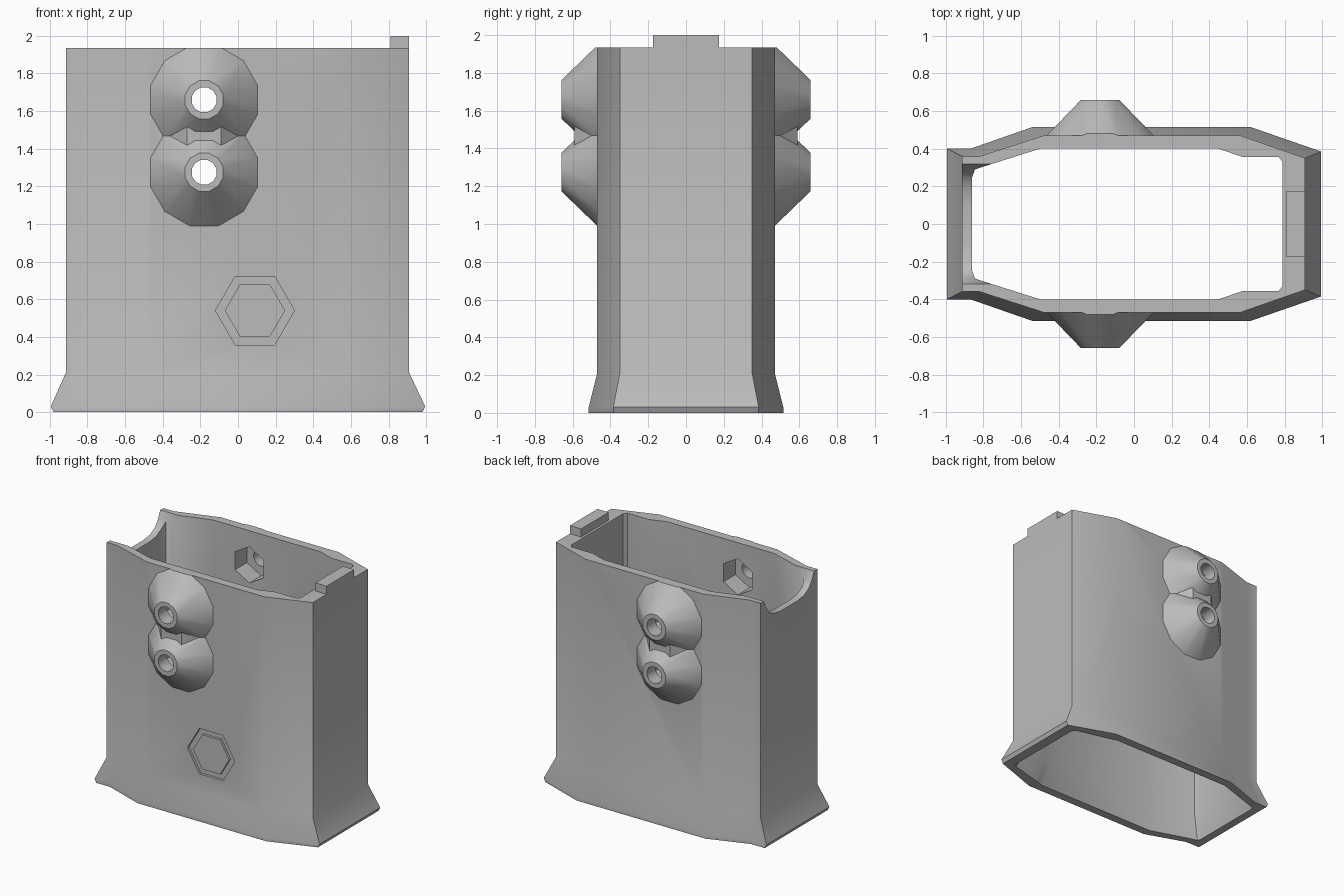
import bpy, bmesh, math

cube = bpy.data.objects.get("Cube")
if cube:
    bpy.data.objects.remove(cube, do_unlink=True)

grey = bpy.data.materials.new("plain grey")
grey.use_nodes = True
grey.diffuse_color = (0.5, 0.5, 0.5, 1)
grey.node_tree.nodes["Principled BSDF"].inputs["Base Color"].default_value = (0.5, 0.5, 0.5, 1)


def loft(name, rings):
    """Closed solid through a list of equally long point rings."""
    bm = bmesh.new()
    loops = [[bm.verts.new(p) for p in ring] for ring in rings]
    n = len(loops[0])
    for a, b in zip(loops, loops[1:]):
        for i in range(n):
            j = (i + 1) % n
            bm.faces.new((a[i], a[j], b[j], b[i]))
    bm.faces.new(loops[0])
    bm.faces.new(loops[-1])
    bmesh.ops.recalc_face_normals(bm, faces=bm.faces)
    mesh = bpy.data.meshes.new(name)
    bm.to_mesh(mesh)
    bm.free()
    mesh.materials.append(grey)
    obj = bpy.data.objects.new(name, mesh)
    bpy.context.collection.objects.link(obj)
    return obj


def plan(half, z, sx=1):
    """Mirror a +y half outline into a full ring at height z."""
    return [(x * sx, y, z) for x, y in half] + [(x * sx, -y, z) for x, y in reversed(half)]


def circle(n, r, x, y, z, turn=0):
    angles = [math.radians(turn) + math.tau * i / n for i in range(n)]
    return [(x + r * math.cos(a), y, z + r * math.sin(a)) for a in angles]


def combine(target, tool, operation):
    """Apply a boolean and discard the tool."""
    tool.hide_render = True
    mod = target.modifiers.new(operation, "BOOLEAN")
    mod.operation = operation
    mod.solver = "EXACT"
    mod.object = tool
    bpy.ops.object.select_all(action="DESELECT")
    bpy.context.view_layer.objects.active = target
    target.select_set(True)
    bpy.ops.object.modifier_apply(modifier=mod.name)
    bpy.data.objects.remove(tool, do_unlink=True)


TOP = 1.935
BOSS_X = -0.18
BOSS_Z = (1.66, 1.275)

# Outer sleeve with flared foot
wall = [(-.915, .36), (-.82, .36), (-.48, .47), (.565, .47), (.91, .35)]
foot = [(-.995, .4), (-.87, .4), (-.54, .515), (.62, .515), (.995, .385)]
body = loft("sleeve_body", [plan(foot, 0, .985), plan(foot, .03), plan(wall, .21), plan(wall, 2)])

# Conical screw bosses, joined by a small web, on front and back
for side in (-1, 1):
    for z in BOSS_Z:
        boss = loft("screw_boss", [circle(12, .345, BOSS_X, .42 * side, z, 15),
                                   circle(12, .105, BOSS_X, .66 * side, z, 15)])
        combine(body, boss, "UNION")
    web = [(-.23, .45), (-.09, .59), (.09, .59), (.23, .45)]
    combine(body, loft("boss_web", [[(BOSS_X + x, y * side, z) for x, y in web]
                                    for z in (1.4, 1.535)]), "UNION")

# Hollow interior, widening at the foot
inner = [(-.86, .25), (-.845, .29), (-.8, .305), (-.5, .4),
         (.45, .4), (.58, .355), (.77, .355), (.79, .33)]
mouth = [(-.92, .3), (-.91, .33), (-.85, .345), (-.53, .45),
         (.55, .45), (.62, .43), (.88, .36), (.91, .33)]
combine(body, loft("cavity_cutter", [plan(mouth, -.02), plan(inner, .2), plan(inner, 2.2)]),
        "DIFFERENCE")

# Trim the rim, leaving one raised tab
trim = [(-2, 2), (2, 2), (2, .175), (.81, .175)]
combine(body, loft("rim_cutter", [plan(trim, TOP), plan(trim, 2.5)]), "DIFFERENCE")

# Scooped notch in the end wall opposite the tab
scoop = [(.32, 2.2), (.32, TOP), (.29, 1.87), (.25, 1.82), (.19, 1.787), (.1, 1.775)]
scoop += [(-y, z) for y, z in reversed(scoop)]
combine(body, loft("notch_cutter", [[(x, y, z) for y, z in scoop] for x in (-1.2, -.75)]),
        "DIFFERENCE")

# Screw holes and hexagonal nut pockets
for z in BOSS_Z:
    for n, r, y, turn in ((6, .145, .55, 30), (12, .068, .8, 15)):
        hole = loft("hole_cutter", [circle(n, r, BOSS_X, s * y, z, turn) for s in (-1, 1)])
        combine(body, hole, "DIFFERENCE")

# Hexagonal groove on the front
groove = loft("groove_cutter", [circle(6, .21, .09, y, .54) for y in (-.6, -.45)])
core = loft("groove_core", [circle(6, .16, .09, y, .54) for y in (-.7, -.4)])
combine(groove, core, "DIFFERENCE")
combine(body, groove, "DIFFERENCE")

# Soft creases on the walls, sharp rims
bpy.ops.object.select_all(action="DESELECT")
bpy.context.view_layer.objects.active = body
body.select_set(True)
bpy.ops.object.shade_smooth_by_angle(angle=math.radians(35))
